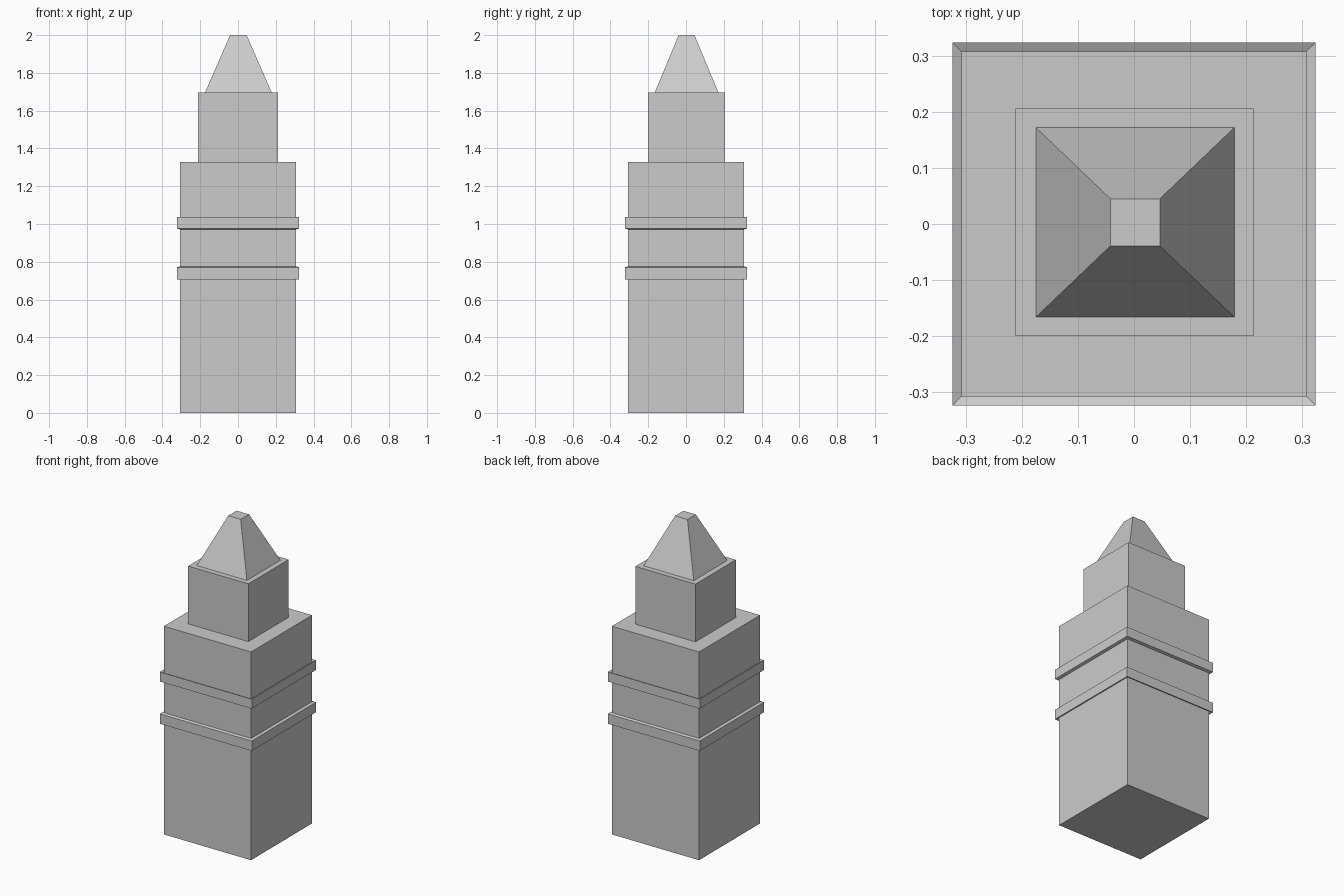
import bpy, bmesh

if "Cube" in bpy.data.objects:
    bpy.data.objects.remove(bpy.data.objects["Cube"])


def loft(name, rings, centre=(0, 0)):
    """Closed stack of rectangular rings, each (half_x, half_y, z)."""
    bm = bmesh.new()
    cx, cy = centre
    loops = [[bm.verts.new((cx + sx * hx, cy + sy * hy, z))
              for sx, sy in ((-1, -1), (1, -1), (1, 1), (-1, 1))]
             for hx, hy, z in rings]
    for a, b in zip(loops, loops[1:]):
        for i in range(4):
            j = (i + 1) % 4
            bm.faces.new((a[i], a[j], b[j], b[i]))
    bm.faces.new(loops[0][::-1])
    bm.faces.new(loops[-1])
    mesh = bpy.data.meshes.new(name)
    bm.to_mesh(mesh)
    bm.free()
    obj = bpy.data.objects.new(name, mesh)
    bpy.context.collection.objects.link(obj)
    return obj


# Shaft with two raised bands; each band flares outwards from a shared centre height
W, MID, FLARE = 0.307, 0.873, 1.055


def band(z0, z1):
    out = W * FLARE
    return [(W, W, z0),
            (out, out, MID + (z0 - MID) * FLARE),
            (out, out, MID + (z1 - MID) * FLARE),
            (W, W, z1)]


loft("shaft", [(W, W, 0)] + band(0.716, 0.776) + band(0.971, 1.029) + [(W, W, 1.327)])

# Narrower upper block, very slightly off centre
loft("upper_block", [(0.212, 0.203, 1.327), (0.212, 0.203, 1.695)], (0.001, 0.003))

# Truncated pyramid cap
loft("cap", [(0.177, 0.169, 1.695), (0.044, 0.042, 2.0)], (0.002, 0.003))
